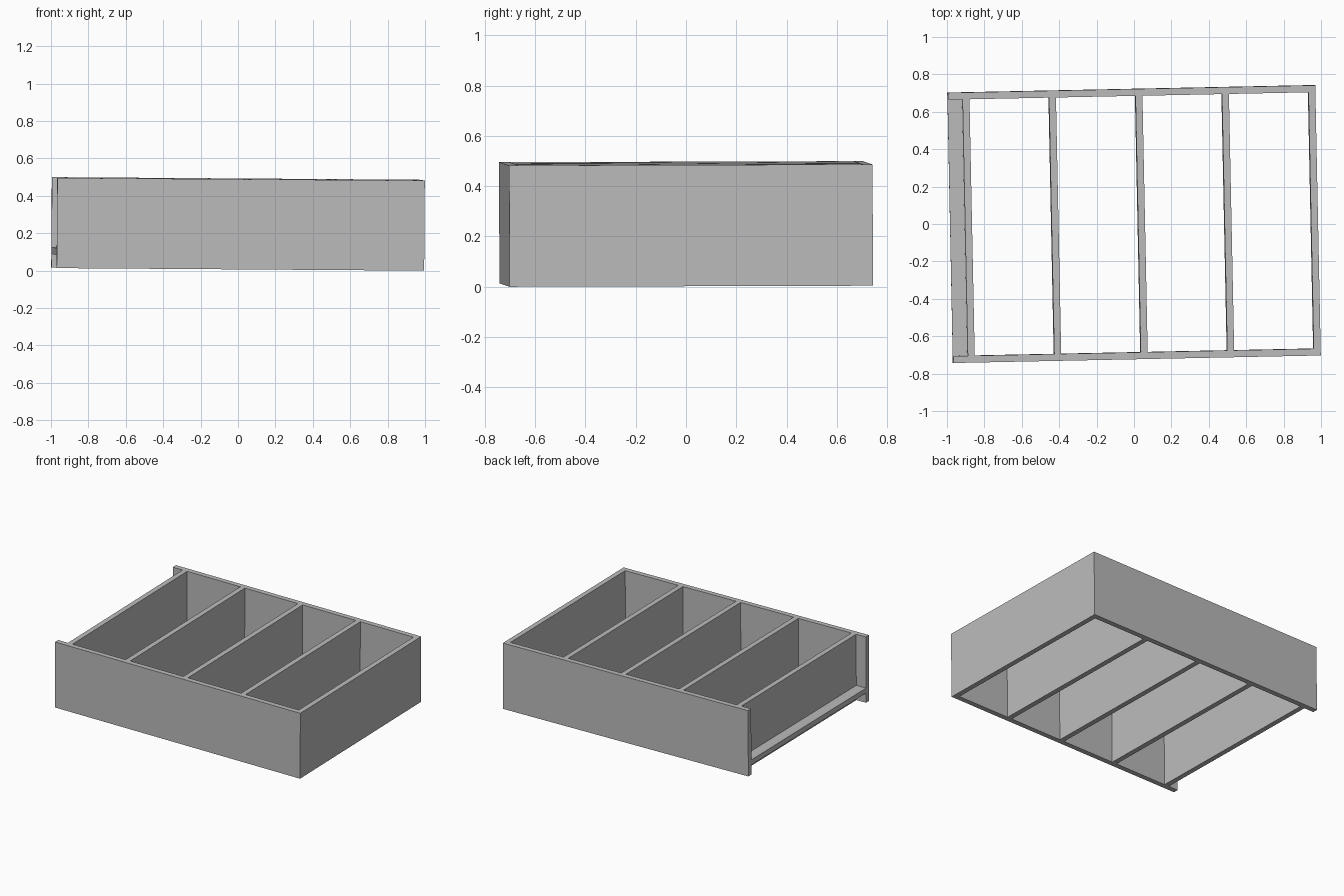
import bpy
from mathutils import Euler, Vector

cube = bpy.data.objects.get("Cube")
if cube:
    bpy.data.objects.remove(cube)

LENGTH, DEPTH, HEIGHT, BOARD = 1.965, 1.445, 0.482, 0.037
TILT = Euler((0.003, 0.007, 0.0205)).to_matrix().to_4x4()

grey = bpy.data.materials.new("plain grey")
grey.use_nodes = True
colour = (0.5, 0.5, 0.5, 1)
grey.diffuse_color = colour
grey.node_tree.nodes["Principled BSDF"].inputs["Base Color"].default_value = colour


def board(name, size, centre):
    """Flat-sided board, placed in the slightly turned frame of the rack."""
    bpy.ops.mesh.primitive_cube_add(size=1)
    ob = bpy.context.object
    ob.name = name
    for v in ob.data.vertices:
        v.co = Vector(a * b for a, b in zip(v.co, size)) + Vector(centre)
    ob.data.transform(TILT)
    ob.location.z = 0.25
    ob.data.materials.append(grey)
    return ob


# Long panels
for name, side in (("front_panel", -1), ("back_panel", 1)):
    board(name, (LENGTH, BOARD, HEIGHT), (0, side * (DEPTH - BOARD) / 2, 0))

# Evenly spaced cross boards: both ends and three dividers
inner = DEPTH - 2 * BOARD
last = (LENGTH - BOARD) / 2
names = ("left_end", "divider_1", "divider_2", "divider_3", "recessed_end")
for i, name in enumerate(names):
    board(name, (BOARD, inner, HEIGHT), (last - i * 0.4625, 0, 0))

# Rail shelf outside the recessed end
outer = -LENGTH / 2
wall = last - 4 * 0.4625 - BOARD / 2
board("rail_shelf", (wall - outer, inner, BOARD), ((wall + outer) / 2, 0, -0.152))
